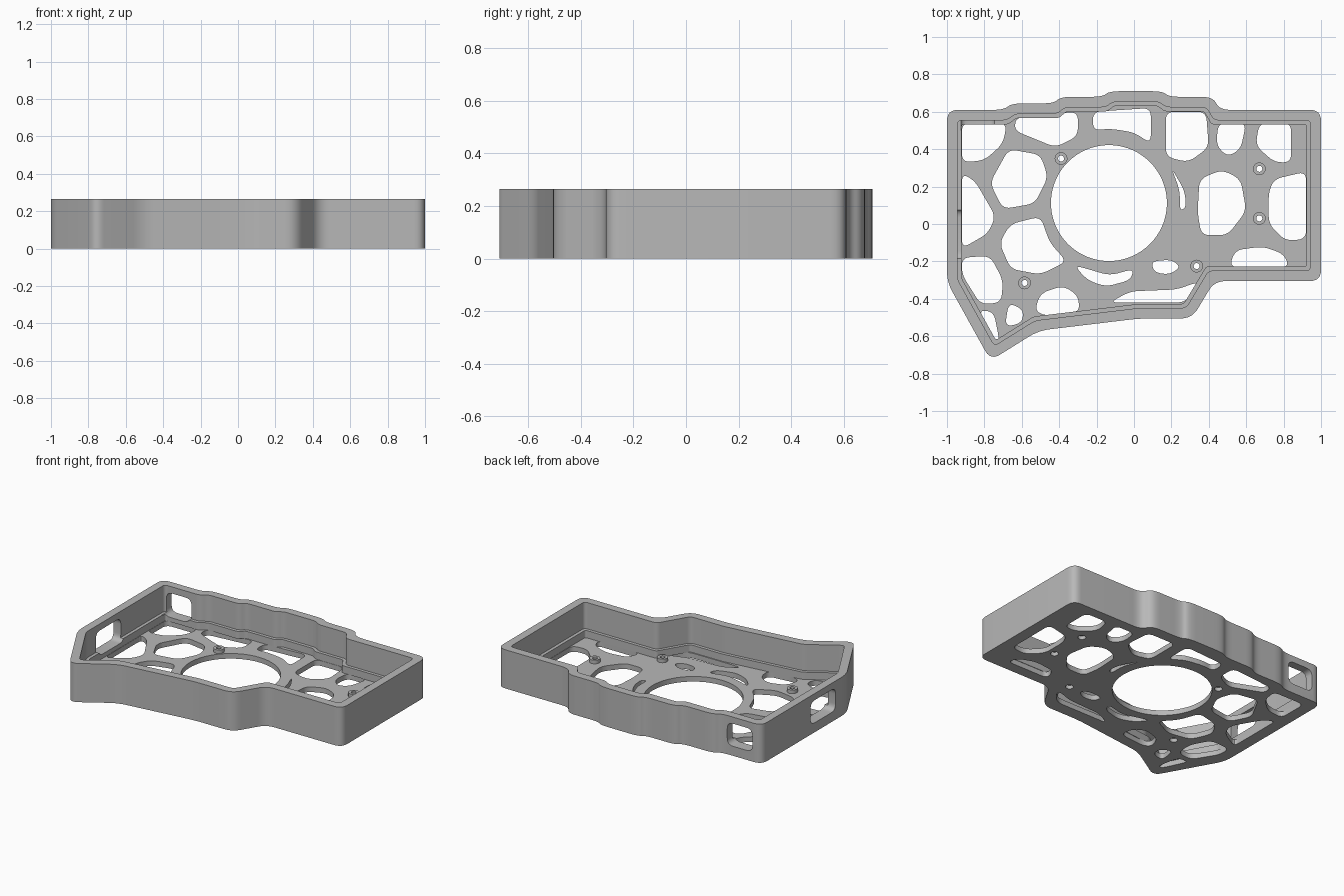
import bpy
import bmesh
from math import cos, sin, pi, radians
from mathutils import Vector, Matrix

if "Cube" in bpy.data.objects:
    bpy.data.objects.remove(bpy.data.objects["Cube"], do_unlink=True)

HEIGHT, FLOOR, LEDGE = 0.265, 0.035, 0.085

grey = bpy.data.materials.new("plain grey")
grey.use_nodes = True
grey.diffuse_color = (0.48, 0.48, 0.48, 1)
grey.node_tree.nodes["Principled BSDF"].inputs["Base Color"].default_value = grey.diffuse_color


def rounded(points, radius, steps=6):
    """Replace every corner of a closed polygon with a soft curve."""
    pts = [Vector(p) for p in points]
    result = []
    for i, p in enumerate(pts):
        to_prev, to_next = pts[i - 1] - p, pts[(i + 1) % len(pts)] - p
        a = p + to_prev.normalized() * min(radius, to_prev.length * 0.45)
        b = p + to_next.normalized() * min(radius, to_next.length * 0.45)
        for k in range(steps + 1):
            t = k / steps
            result.append(a * (1 - t) ** 2 + p * 2 * t * (1 - t) + b * t * t)
    return result


def inset(points, distance):
    """Move a clockwise outline inwards with mitred corners."""
    pts = [Vector(p) for p in points]
    result = []
    for i, p in enumerate(pts):
        u = (p - pts[i - 1]).normalized()
        v = (pts[(i + 1) % len(pts)] - p).normalized()
        n, m = Vector((u.y, -u.x)), Vector((v.y, -v.x))
        result.append(p + (n + m) * distance / (1 + n.dot(m)))
    return result


def circle(centre, radius, count=24):
    return [Vector((centre[0] + radius * cos(2 * pi * k / count),
                    centre[1] + radius * sin(2 * pi * k / count))) for k in range(count)]


def slab(name, loops, low, high):
    """Extrude filled loops; loops inside the first one become holes."""
    curve = bpy.data.curves.new(name, "CURVE")
    curve.dimensions = "2D"
    curve.fill_mode = "BOTH"
    curve.extrude = (high - low) / 2
    for loop in loops:
        spline = curve.splines.new("POLY")
        spline.points.add(len(loop) - 1)
        for point, co in zip(spline.points, loop):
            point.co = (co.x, co.y, 0, 1)
        spline.use_cyclic_u = True
    obj = bpy.data.objects.new(name, curve)
    bpy.context.collection.objects.link(obj)
    select(obj)
    bpy.ops.object.convert(target="MESH")
    obj = bpy.context.object
    bm = bmesh.new()
    bm.from_mesh(obj.data)
    bmesh.ops.translate(bm, verts=bm.verts, vec=(0, 0, (low + high) / 2))
    bmesh.ops.remove_doubles(bm, verts=bm.verts, dist=0.0002)
    bmesh.ops.recalc_face_normals(bm, faces=bm.faces)
    bm.to_mesh(obj.data)
    bm.free()
    obj.data.materials.clear()
    obj.data.materials.append(grey)
    return obj


def select(obj):
    bpy.ops.object.select_all(action="DESELECT")
    bpy.context.view_layer.objects.active = obj
    obj.select_set(True)


# Case outline, clockwise from the back corner
outline = [(-1, .61), (-.70, .61), (-.65, .645), (-.43, .645), (-.39, .68), (-.17, .68),
           (-.13, .71), (.15, .71), (.19, .68), (.42, .68), (.46, .61), (1, .61),
           (1, -.305), (.43, -.305), (.31, -.505), (.03, -.505), (-.51, -.57),
           (-.767, -.73), (-1, -.31)]


def rim(distance):
    return rounded(inset(outline, distance), max(0.06 - distance * 0.6, 0.015))


# Openings of the web floor, by region
left_holes = [
    [(-.92, .54), (-.68, .54), (-.70, .43), (-.80, .34), (-.92, .33)],
    [(-.67, .40), (-.50, .37), (-.46, .25), (-.53, .11), (-.70, .08), (-.77, .22)],
    [(-.92, .27), (-.85, .23), (-.74, .04), (-.78, -.05), (-.92, -.13)],
    [(-.66, 0), (-.50, .04), (-.45, -.10), (-.36, -.20), (-.50, -.27), (-.66, -.24), (-.72, -.10)],
    [(-.92, -.18), (-.77, -.17), (-.70, -.30), (-.71, -.42), (-.82, -.43), (-.92, -.27)],
]
front_holes = [
    [(-.83, -.46), (-.75, -.47), (-.72, -.62), (-.75, -.63)],
    [(-.67, -.42), (-.59, -.46), (-.60, -.53), (-.69, -.55)],
    [(-.50, -.37), (-.38, -.33), (-.30, -.38), (-.29, -.47), (-.48, -.49), (-.53, -.46)],
    [(-.32, -.22), (-.13, -.275), (0, -.24), (-.02, -.30), (-.15, -.335), (-.25, -.30)],
    [(.09, -.20), (.20, -.19), (.25, -.23), (.19, -.27), (.11, -.26)],
    [(-.13, -.42), (-.02, -.36), (.23, -.35), (.34, -.31), (.34, -.35), (.27, -.42)],
    [(.51, -.23), (.83, -.23), (.80, -.16), (.69, -.12), (.54, -.14)],
]
right_holes = [
    [(.20, .30), (.27, .18), (.28, .09), (.245, .07), (.245, .18)],
    [(.35, .24), (.47, .29), (.57, .24), (.60, .07), (.50, -.06), (.36, -.06), (.34, .06)],
    [(.75, .24), (.92, .28), (.92, -.08), (.81, -.09), (.72, 0), (.72, .17)],
]
back_holes = [
    [(-.63, .57), (-.30, .60), (-.30, .47), (-.42, .41), (-.64, .50)],
    [(-.22, .60), (.09, .62), (.09, .43), (0, .49), (-.13, .51), (-.22, .50)],
    [(.17, .60), (.385, .60), (.40, .41), (.29, .33), (.17, .36)],
    [(.45, .54), (.60, .54), (.57, .40), (.50, .36), (.44, .42)],
    [(.67, .54), (.84, .54), (.84, .33), (.75, .33), (.65, .42)],
]
screws = [(-.39, .35), (.67, .295), (.67, .03), (.335, -.225), (-.585, -.315)]

# Floor with the big round opening, web openings and screw holes
loops = [rim(0), circle((-.134, .112), .31, 72)]
for hole in left_holes + front_holes + right_holes + back_holes:
    loops.append(rounded(hole, 0.045))
loops += [circle(s, .025) for s in screws]
floor = slab("web_floor", loops, 0, FLOOR)

# Wall and the inner ledge at its foot
wall = slab("outer_wall", [rim(0), rim(.056)], FLOOR, HEIGHT)
ledge = slab("inner_ledge", [rim(.05), rim(.078)], FLOOR, LEDGE)


# Windows in the side wall and the back wall
def window(name, start, end, depth_from, depth_to, matrix):
    corners = [(start, .065), (end, .065), (end, .22), (start, .22)]
    cutter = slab(name, [rounded(corners, .045)], depth_from, depth_to)
    cutter.data.transform(matrix)
    cutter.hide_render = True
    for target in (wall, ledge):
        select(target)
        mod = target.modifiers.new("window", "BOOLEAN")
        mod.operation = "DIFFERENCE"
        mod.solver = "EXACT"
        mod.object = cutter
        bpy.ops.object.modifier_apply(modifier=mod.name)
    bpy.data.objects.remove(cutter, do_unlink=True)


side_turn = Matrix(((0, 0, 1, 0), (1, 0, 0, 0), (0, 1, 0, 0), (0, 0, 0, 1)))
window("side_window", -.19, .08, -1.1, -.85, side_turn)
window("back_window", -.93, -.74, -.7, -.5, Matrix.Rotation(radians(90), 4, "X"))

# Screw bosses standing on the floor
bosses = [slab("screw_boss", [circle(s, .034), circle(s, .016)], FLOOR - .01, .06) for s in screws]

for part in [floor, wall, ledge] + bosses:
    select(part)
    bpy.ops.object.shade_smooth_by_angle(angle=radians(30))
